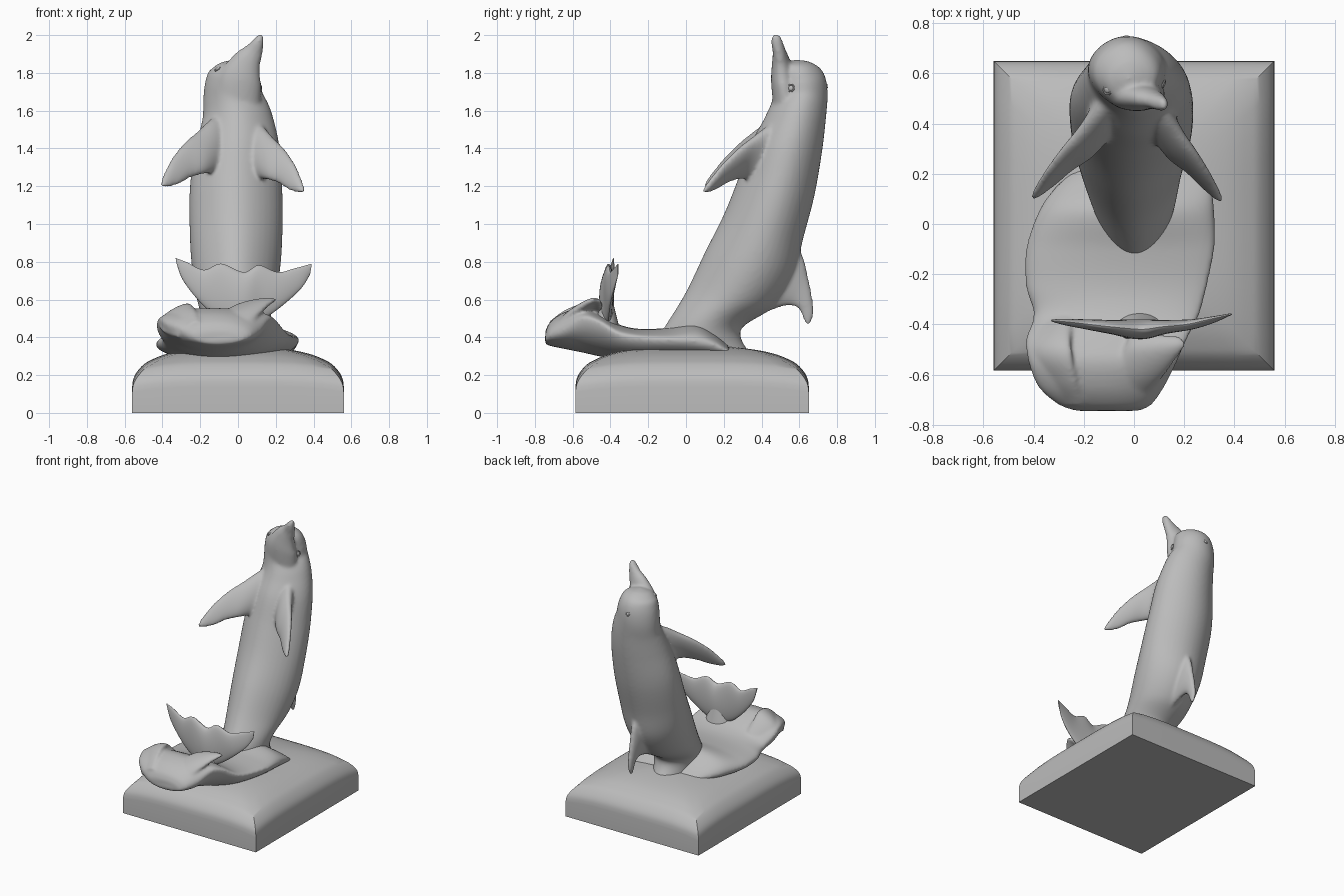
import bpy, bmesh, math
from mathutils import Vector

if "Cube" in bpy.data.objects:
    bpy.data.objects.remove(bpy.data.objects["Cube"], do_unlink=True)

stone = bpy.data.materials.new("grey stone")
stone.use_nodes = True
stone.diffuse_color = (.5, .5, .5, 1)
stone.node_tree.nodes["Principled BSDF"].inputs["Base Color"].default_value = stone.diffuse_color


def spline(rows, steps):
    """Smooth curve through rows of numbers of any length."""
    result = []
    last = len(rows) - 1
    for i in range(last):
        p, q, r, s = (rows[max(i - 1, 0)], rows[i], rows[i + 1], rows[min(i + 2, last)])
        for k in range(steps):
            t = k / steps
            result.append([b + t * ((c - a) + t * ((2*a - 5*b + 4*c - d)
                           + t * (3*b - a - 3*c + d))) / 2
                           for a, b, c, d in zip(p, q, r, s)])
    return result + [list(rows[-1])]


def select_only(obj):
    bpy.ops.object.select_all(action='DESELECT')
    obj.select_set(True)
    bpy.context.view_layer.objects.active = obj


def skin(name, rings, angle=40):
    """Bridge equal rings of points into a closed, shaded object."""
    bm = bmesh.new()
    loops = [[bm.verts.new(p) for p in ring] for ring in rings]
    count = len(loops[0])
    for low, high in zip(loops, loops[1:]):
        for j in range(count):
            k = (j + 1) % count
            bm.faces.new((low[j], low[k], high[k], high[j]))
    bm.faces.new(loops[0][::-1])
    bm.faces.new(loops[-1])
    bmesh.ops.recalc_face_normals(bm, faces=bm.faces)
    mesh = bpy.data.meshes.new(name)
    bm.to_mesh(mesh)
    bm.free()
    mesh.materials.append(stone)
    obj = bpy.data.objects.new(name, mesh)
    bpy.context.collection.objects.link(obj)
    select_only(obj)
    bpy.ops.object.shade_smooth_by_angle(angle=math.radians(angle))
    return obj


def blade(name, rows, sides=28, steps=6, egg=0, pinch=0):
    """Loft of ovals; each row is front edge, back edge, half thickness."""
    path = [(Vector(r[:3]), Vector(r[3:6]), r[6]) for r in spline(rows, steps)]
    mids = [(a + b) / 2 for a, b, t in path]
    turns = [math.tau * j / sides for j in range(sides)]
    rings = []
    for i, (a, b, t) in enumerate(path):
        along = mids[min(i + 1, len(mids) - 1)] - mids[max(i - 1, 0)]
        normal = (b - a).cross(along).normalized() * t
        rings.append([mids[i] + (b - a) / 2 * math.cos(w) + normal * math.sin(w)
                      * (1 + egg * math.cos(w) - pinch * math.cos(w) ** 2) for w in turns])
    return skin(name, rings)


def fuse(name, parts, voxel, rounds):
    """Join overlapping parts into one softly blended skin."""
    select_only(parts[0])
    for part in parts:
        part.select_set(True)
    bpy.ops.object.join()
    obj = parts[0]
    obj.name = obj.data.name = name
    remesh = obj.modifiers.new("blend", 'REMESH')
    remesh.mode = 'VOXEL'
    remesh.voxel_size = voxel
    remesh.use_smooth_shade = True
    soften = obj.modifiers.new("soften", 'SMOOTH')
    soften.factor = .5
    soften.iterations = rounds


def plinth_ring(inset, z, sag, cuts=10):
    """Rectangle whose height sinks towards its corners."""
    half_x, half_y = .56 - inset, .6175 - inset
    corners = [(-1, -1), (1, -1), (1, 1), (-1, 1)]
    ring = []
    for (a, b), (c, d) in zip(corners, corners[1:] + corners[:1]):
        for k in range(cuts):
            t = k / cuts
            ring.append(((a + (c - a) * t) * half_x, .0325 + (b + (d - b) * t) * half_y,
                         z - sag * (2 * t - 1) ** 4))
    return ring


# Plinth: vertical walls under a pillowed top
pillow = spline([(0, .14, .03), (.006, .18, .03), (.025, .217, .03), (.06, .256, .028),
                 (.1, .28, .025), (.17, .309, .02), (.27, .332, .01), (.4, .348, .004),
                 (.55, .355, 0)], 3)
skin("plinth", [plinth_ring(*row) for row in [(0, 0, 0)] + pillow], 30)

# Body: belly point, back point, middle x and half width
torso = [(-.19, .33, .34, .31, 0, .14), (-.11, .46, .29, .44, 0, .165),
         (0, .64, .46, .56, -.01, .205), (.1, .85, .57, .72, -.01, .235),
         (.2, 1.05, .62, .92, -.01, .246), (.28, 1.25, .68, 1.15, -.01, .244),
         (.345, 1.43, .72, 1.38, 0, .22), (.41, 1.55, .74, 1.55, -.005, .19),
         (.455, 1.65, .75, 1.68, -.025, .16), (.46, 1.73, .74, 1.77, -.025, .147),
         (.465, 1.79, .71, 1.825, -.02, .127), (.48, 1.83, .65, 1.86, -.02, .087),
         (.53, 1.855, .58, 1.87, -.02, .02)]
body = blade("body", [(x, y, z, x, v, w, t) for y, z, v, w, x, t in torso], 40,
             egg=.08, pinch=.15)

# Beak: turned towards the left side
snout = [(0, .53, 1.64, .12, .07), (.01, .515, 1.76, .115, .065), (.042, .505, 1.85, .082, .05),
         (.08, .495, 1.91, .054, .036), (.106, .482, 1.96, .032, .032),
         (.118, .478, 1.99, .02, .025), (.122, .475, 2.005, .008, .01)]
beak = blade("beak", [(x, y - d, z, x, y + d, z, w) for x, y, z, w, d in snout])

# Flippers: leading edge, trailing edge, half thickness
flipper = [(-.1, .54, 1.59, -.08, .41, 1.28, .07), (-.15, .45, 1.55, -.13, .34, 1.27, .055),
           (-.21, .38, 1.495, -.18, .27, 1.265, .042), (-.28, .3, 1.435, -.25, .22, 1.245, .031),
           (-.35, .21, 1.35, -.31, .165, 1.21, .022),
           (-.4, .13, 1.25, -.37, .12, 1.195, .016), (-.412, .1, 1.205, -.4, .1, 1.195, .008)]
right_flipper = blade("right_flipper", flipper)
left_flipper = blade("left_flipper", [(-x * .86, y - .01, z - .03, -u * .86, v - .01, w - .03, t)
                                      for x, y, z, u, v, w, t in flipper])

# Dorsal fin: swept down behind the back
fin = [(.5, .99, .36, .5, .06), (.61, .85, .47, .55, .045), (.645, .73, .55, .568, .03),
       (.668, .62, .6, .545, .022), (.678, .53, .622, .49, .016), (.658, .47, .64, .462, .01)]
dorsal_fin = blade("dorsal_fin", [(.01, y, z, .01, v, w, t) for y, z, v, w, t in fin])
fuse("dolphin_body", [body, beak, right_flipper, left_flipper, dorsal_fin], .01, 12)


# Eyes and blowhole: low rimmed bumps
def bump(name, spot, facing, size):
    turn = Vector(facing).to_track_quat('Z', 'Y').to_euler()
    bpy.ops.mesh.primitive_uv_sphere_add(segments=16, ring_count=8, radius=size,
                                         location=spot, rotation=turn)
    ball = bpy.context.object
    ball.scale.z = .5
    bpy.ops.mesh.primitive_torus_add(major_segments=20, minor_segments=8, location=spot,
                                     rotation=turn, major_radius=size * 1.3, minor_radius=size * .3)
    rim = bpy.context.object
    for obj, label in ((ball, name), (rim, name + "_rim")):
        obj.name = label
        obj.data.materials.append(stone)
        select_only(obj)
        bpy.ops.object.shade_smooth_by_angle()


bump("left_eye", (.117, .555, 1.72), (1, -.4, .1), .014)
bump("right_eye", (-.107, .535, 1.824), (-.6, -.3, .8), .014)
bump("blowhole", (-.03, .744, 1.735), (0, 1, .3), .011)

# Tail flukes: notched upper edge, lower edge, half thickness
flukes = [(-.33, .82, -.325, .79, -.385, .004), (-.27, .797, -.29, .7, -.39, .012),
          (-.18, .757, -.2, .585, -.4, .02), (-.09, .79, -.1, .5, -.41, .028),
          (.03, .745, .02, .45, -.42, .04), (.11, .782, .14, .5, -.41, .028),
          (.21, .745, .25, .58, -.4, .02), (.3, .765, .335, .66, -.38, .012),
          (.39, .79, .38, .73, -.36, .004)]
blade("tail_flukes", [(x, y, z, u, y, w, t) for x, z, u, w, y, t in flukes])
blade("tail_stem", [(.02, -.5, .4, .02, -.34, .4, .12), (.02, -.47, .52, .02, -.37, .52, .08),
                    (.02, -.44, .64, .02, -.4, .64, .03)])

# Wave: sections along y with side edges, crown and underside
sections = [(-.745, -.23, .02, .41, .39, .43, .365), (-.72, -.3, .07, .44, .41, .48, .355),
            (-.65, -.38, .12, .47, .44, .53, .34), (-.55, -.42, .17, .49, .5, .555, .32),
            (-.46, -.43, .21, .46, .48, .525, .3), (-.36, -.4, .26, .39, .42, .47, .285),
            (-.25, -.43, .29, .37, .4, .445, .27), (-.1, -.43, .32, .36, .39, .45, .27),
            (.05, -.38, .32, .355, .38, .475, .27), (.15, -.31, .31, .34, .36, .42, .27),
            (.23, -.22, .29, .31, .32, .35, .27)]
rings = []
for y, left, right, z_left, z_right, top, low in spline(sections, 6):
    ring = []
    for j in range(48):
        c, s = math.cos(math.tau * j / 48), math.sin(math.tau * j / 48)
        edge = z_left + (z_right - z_left) * (c + 1) / 2
        ring.append(((left + right + (right - left) * c) / 2, y,
                     edge + ((top - edge) * s if s > 0 else (edge - low) * s)))
    rings.append(ring)
wave = skin("wave", rings)

# Crest: a broad slanting lip and a curled lobe with a valley between
lip = blade("lip", [(-.02, -.44, .53, .19, -.45, .585, .015), (-.04, -.5, .55, .2, -.49, .6, .025),
                    (-.11, -.6, .5, .13, -.59, .54, .03), (-.17, -.68, .44, .05, -.69, .45, .025),
                    (-.2, -.735, .37, 0, -.74, .385, .015)])
curl = blade("curl", [(-.25, -.38, .47, -.36, -.38, .4, .02), (-.25, -.5, .57, -.42, -.5, .47, .03),
                      (-.23, -.62, .55, -.4, -.6, .43, .03), (-.2, -.72, .48, -.32, -.7, .4, .025)])
fuse("water_wave", [wave, lip, curl], .01, 6)
